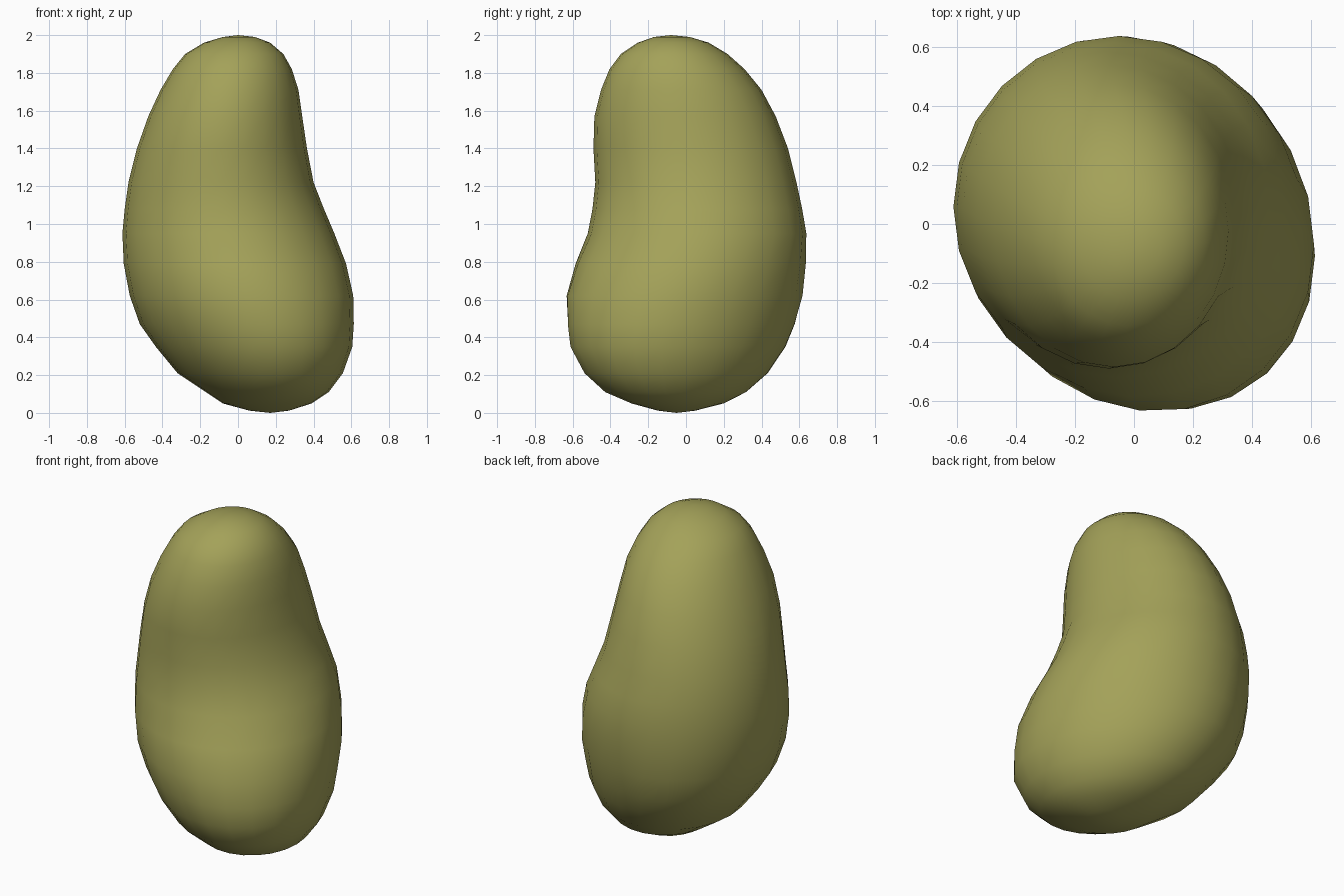
import bpy, bmesh, math

# Elliptical cross-sections: z, x min, x max, y min, y max, diagonal skew
SECTIONS = [
    (0.012, 0.06, 0.27, -0.15, 0.05, 0.10),
    (0.05, -0.08, 0.39, -0.29, 0.20, 0.12),
    (0.11, -0.17, 0.48, -0.43, 0.32, 0.15),
    (0.21, -0.32, 0.555, -0.54, 0.435, 0.15),
    (0.35, -0.435, 0.605, -0.615, 0.53, 0.15),
    (0.47, -0.52, 0.613, -0.63, 0.58, 0.14),
    (0.62, -0.573, 0.61, -0.635, 0.62, 0.10),
    (0.79, -0.605, 0.572, -0.585, 0.635, 0.05),
    (0.95, -0.612, 0.51, -0.52, 0.637, 0.0),
    (1.08, -0.60, 0.455, -0.495, 0.615, 0.0),
    (1.22, -0.58, 0.40, -0.48, 0.585, 0.0),
    (1.40, -0.535, 0.365, -0.49, 0.54, 0.0),
    (1.57, -0.475, 0.34, -0.485, 0.475, 0.0),
    (1.71, -0.41, 0.32, -0.45, 0.40, 0.0),
    (1.82, -0.345, 0.285, -0.405, 0.31, 0.0),
    (1.90, -0.28, 0.24, -0.345, 0.22, 0.0),
    (1.96, -0.18, 0.17, -0.255, 0.12, 0.0),
    (1.99, -0.08, 0.09, -0.17, 0.02, 0.0),
]
SEGMENTS = 24

# Bean body: rings lofted from bottom to top
bm = bmesh.new()
rings = []
for z, x0, x1, y0, y1, skew in SECTIONS:
    cx, cy, a, b = (x0 + x1) / 2, (y0 + y1) / 2, (x1 - x0) / 2, (y1 - y0) / 2
    phase = -math.asin(skew)
    angles = [2 * math.pi * i / SEGMENTS for i in range(SEGMENTS)]
    rings.append([bm.verts.new((cx + a * math.cos(t), cy + b * math.sin(t + phase), z))
                  for t in angles])
for low, high in zip(rings, rings[1:]):
    for i in range(SEGMENTS):
        j = (i + 1) % SEGMENTS
        bm.faces.new((low[i], low[j], high[j], high[i]))

# Rounded end caps
bottom = bm.verts.new((0.17, -0.05, 0.0))
top = bm.verts.new((0.0, -0.08, 2.0))
for i in range(SEGMENTS):
    j = (i + 1) % SEGMENTS
    bm.faces.new((bottom, rings[0][j], rings[0][i]))
    bm.faces.new((top, rings[-1][i], rings[-1][j]))
for f in bm.faces:
    f.smooth = True

mesh = bpy.data.meshes.new("bean_body")
bm.to_mesh(mesh)
bm.free()
body = bpy.data.objects.new("bean_body", mesh)
bpy.context.collection.objects.link(body)

# Olive green skin
skin = bpy.data.materials.new("olive_skin")
skin.diffuse_color = (0.37, 0.36, 0.10, 1)
mesh.materials.append(skin)
